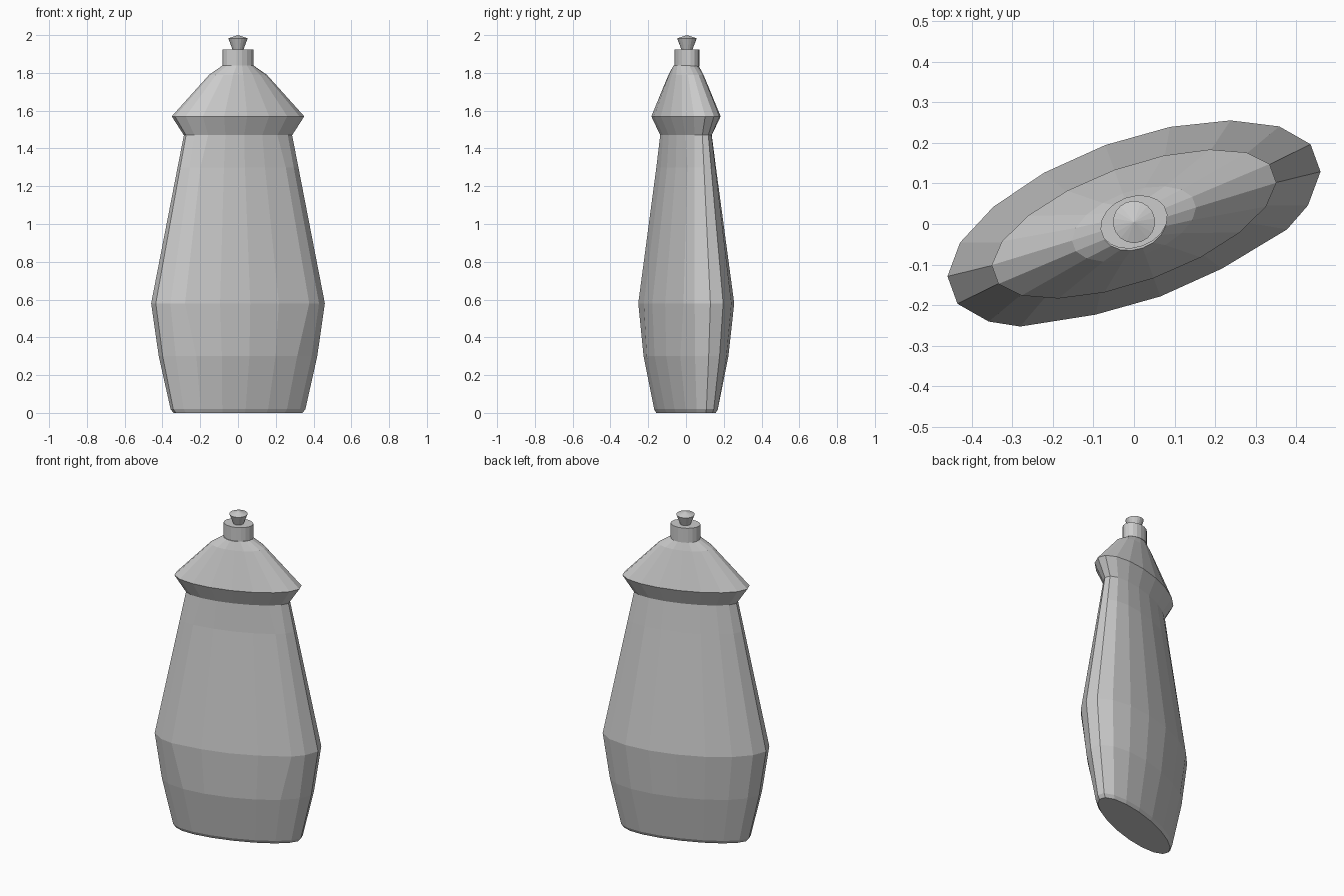
import bpy, bmesh
from math import cos, sin, radians
from mathutils import Matrix, Vector

if "Cube" in bpy.data.objects:
    bpy.data.objects.remove(bpy.data.objects["Cube"])

TILT = Matrix.Rotation(radians(20), 3, 'Z')   # bottle is turned about z
SIDES = 18


def loft(name, rings, dy=0.0, apex=None):
    """Skin a stack of ellipses (z, a, b, front panel inset)."""
    bm = bmesh.new()
    loops = []
    for z, a, b, dent in rings:
        loop = []
        for i in range(SIDES):
            deg = 10 + i * 360 / SIDES
            p = Vector((a * cos(radians(deg)), b * sin(radians(deg)), z))
            # recessed front panel: five front columns pushed in, edges slid out
            if dent and 225 < deg < 315:
                p.y += dent
                if abs(deg - 270) > 35:
                    p.x += 2.3 * dent * (1 if p.x > 0 else -1)
            p = TILT @ p
            p.y += dy
            loop.append(bm.verts.new(p))
        loops.append(loop)
    for lo, hi in zip(loops, loops[1:]):
        for i in range(SIDES):
            j = (i + 1) % SIDES
            bm.faces.new((lo[i], lo[j], hi[j], hi[i]))
    bm.faces.new(loops[0][::-1])
    top = loops[-1]
    if apex is None:
        bm.faces.new(top)
    else:
        tip = bm.verts.new((0, dy, apex))
        for i in range(SIDES):
            bm.faces.new((top[i], top[(i + 1) % SIDES], tip))
    bmesh.ops.recalc_face_normals(bm, faces=bm.faces)
    me = bpy.data.meshes.new(name)
    bm.to_mesh(me)
    bm.free()
    ob = bpy.data.objects.new(name, me)
    bpy.context.collection.objects.link(ob)
    return ob


# bottle body with foot, belly, waist, flared shoulder and neck slope
loft("bottle_body", [
    (0.0, 0.362, 0.108, 0),
    (0.02, 0.378, 0.119, 0),
    (0.30, 0.442, 0.177, 0),
    (0.58, 0.4835, 0.207, 0.017),
    (1.30, 0.338, 0.117, 0.010),
    (1.47, 0.3035, 0.097, 0),
    (1.57, 0.370, 0.142, 0),
    (1.79, 0.160, 0.080, 0),
    (1.84, 0.083, 0.063, 0),
])

# cap collar
loft("cap_collar", [(1.835, 0.085, 0.063, 0), (1.925, 0.085, 0.063, 0)], dy=0.005)

# flared pull spout
loft("pull_spout", [(1.92, 0.028, 0.028, 0), (1.983, 0.052, 0.052, 0)],
     dy=0.005, apex=2.0)
